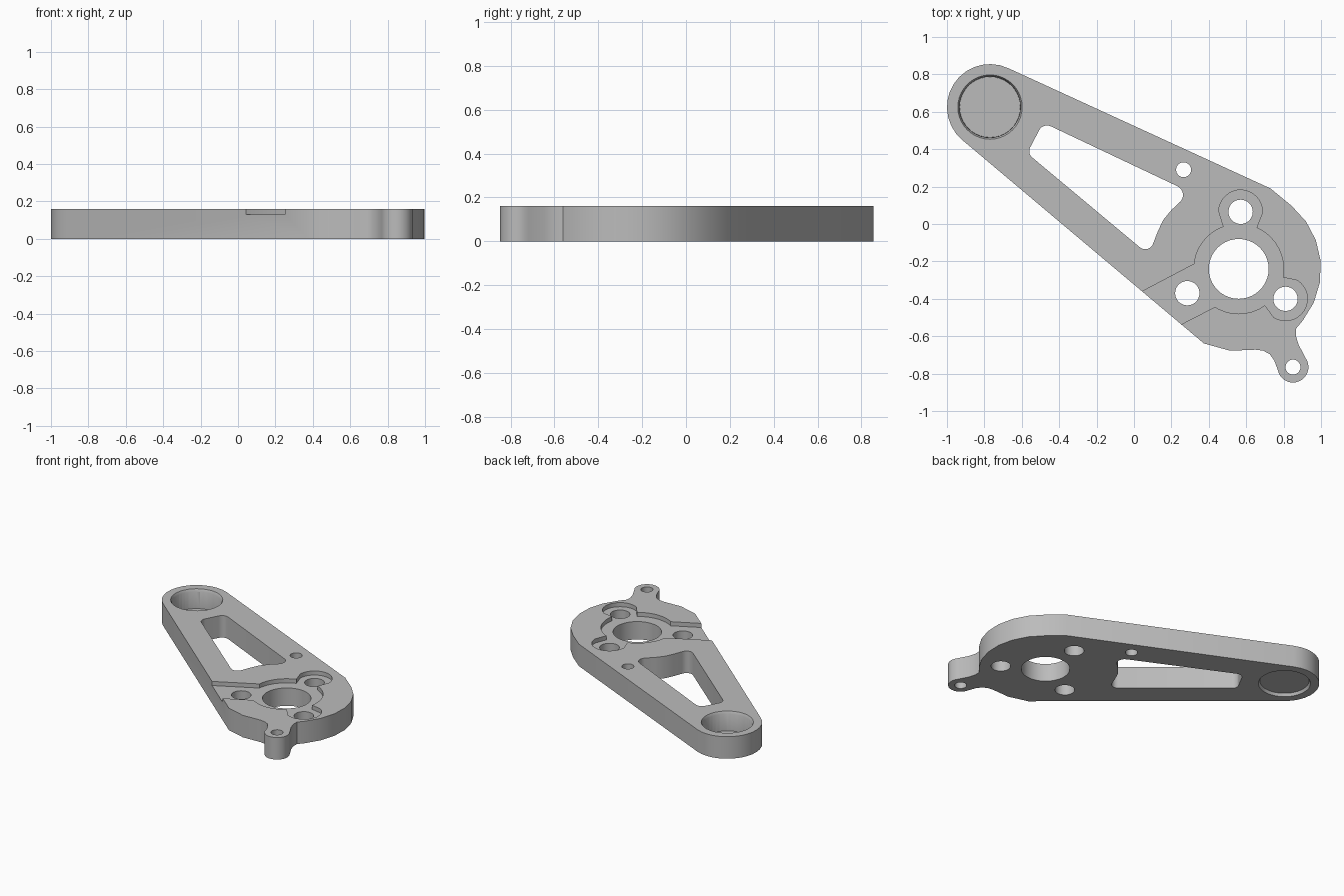
import bpy, bmesh
from math import radians, cos, sin, atan2, hypot, pi

if "Cube" in bpy.data.objects:
    bpy.data.objects.remove(bpy.data.objects["Cube"], do_unlink=True)

THICK = 0.16
FLOOR = 0.13
ARM = (-0.77, 0.625)
HUB = (0.56, -0.24)
EAR = (0.85, -0.765)
LUGS = [(0.57, 0.065), (0.81, -0.40)]

grey = bpy.data.materials.new("machined grey")
grey.use_nodes = True
grey.diffuse_color = (0.5, 0.5, 0.5, 1)
grey.node_tree.nodes["Principled BSDF"].inputs["Base Color"].default_value = (0.5, 0.5, 0.5, 1)


def arc(centre, r, start, end, steps):
    """Points on an arc, angles in degrees."""
    angles = [radians(start + (end - start) * i / steps) for i in range(steps + 1)]
    return [(centre[0] + r * cos(a), centre[1] + r * sin(a)) for a in angles]


def prism(name, points, z0, z1):
    bm = bmesh.new()
    face = bm.faces.new([bm.verts.new((x, y, z0)) for x, y in points])
    top = bmesh.ops.extrude_face_region(bm, geom=[face])["geom"]
    bmesh.ops.translate(bm, vec=(0, 0, z1 - z0),
                        verts=[v for v in top if isinstance(v, bmesh.types.BMVert)])
    bmesh.ops.recalc_face_normals(bm, faces=bm.faces)
    mesh = bpy.data.meshes.new(name)
    bm.to_mesh(mesh)
    bm.free()
    obj = bpy.data.objects.new(name, mesh)
    bpy.context.collection.objects.link(obj)
    return obj


def cone(name, centre, r0, r1, z0, z1):
    bm = bmesh.new()
    bmesh.ops.create_cone(bm, cap_ends=True, segments=40, radius1=r0, radius2=r1, depth=z1 - z0)
    bmesh.ops.translate(bm, vec=(*centre, (z0 + z1) / 2), verts=bm.verts)
    mesh = bpy.data.meshes.new(name)
    bm.to_mesh(mesh)
    bm.free()
    obj = bpy.data.objects.new(name, mesh)
    bpy.context.collection.objects.link(obj)
    return obj


# Plate outline: arm end, hub bulge, ear with filleted neck
outline = arc(ARM, 0.23, 229.8, 65.3, 14)
outline += [(0.73, 0.19)] + arc(HUB, 0.44, 50, -39, 6)
outline += [(0.866, -0.56), (0.866, -0.6), (0.88, -0.645)]
outline += arc(EAR, 0.083, 35, -170, 14)
outline += [(0.75, -0.73), (0.725, -0.695), (0.69, -0.677), (0.65, -0.672)]
outline += arc(HUB, 0.44, 264, 245, 1)
plate = prism("lever_plate", outline, 0, THICK)
plate.data.materials.append(grey)

# Lightening window with rounded corners, its right side concentric with the hub
window = arc((-0.465, 0.48), 0.047, 155, 64, 6)
window += arc((0.21, 0.155), 0.052, 64, -42, 6)
window += [(0.20, 0.075), (0.155, 0.02), (0.125, -0.045)]
window += arc((0.06, -0.09), 0.045, -15, -130, 6)
window += arc((-0.515, 0.39), 0.045, 230, 145, 6)
cutters = [prism("window_cutter", window, -0.1, 0.3)]

# Through holes
holes = [(ARM, 0.163), (HUB, 0.16), (EAR, 0.04), ((0.265, 0.29), 0.04),
         ((0.285, -0.37), 0.065)] + [(p, 0.065) for p in LUGS]
for centre, r in holes:
    cutters.append(cone("hole_cutter", centre, r, r, -0.1, 0.3))

# Chamfers on both mouths of the arm bore
cutters.append(cone("chamfer_cutter", ARM, 0.162, 0.182, THICK - 0.02, THICK + 0.02))
cutters.append(cone("chamfer_cutter", ARM, 0.182, 0.162, -0.02, 0.02))

# Shallow pocket: round seat, two lug seats and an open channel
cutters.append(cone("seat_cutter", HUB, 0.24, 0.24, FLOOR, 0.3))
for p in LUGS:
    dx, dy = p[0] - HUB[0], p[1] - HUB[1]
    a = atan2(dy, dx) * 180 / pi
    pts = arc(p, 0.117, a - 90, a + 90, 16)
    k = 0.2 / hypot(dx, dy)
    base = (HUB[0] + dx * k, HUB[1] + dy * k)
    pts += arc(base, 0.08, a + 90, a - 90, 1)
    cutters.append(prism("lug_cutter", pts, FLOOR, 0.3))
channel = [(-0.10, -0.436), (0.32, -0.215), (0.5, -0.2), (0.5, -0.41), (0.43, -0.445), (0.1, -0.615)]
cutters.append(prism("channel_cutter", channel, FLOOR, 0.3))

# Cut everything, bake the result and discard the cutters
for c in cutters:
    c.hide_render = True
    mod = plate.modifiers.new("cut", "BOOLEAN")
    mod.operation = "DIFFERENCE"
    mod.solver = "EXACT"
    mod.object = c
bpy.context.view_layer.update()
baked = bpy.data.meshes.new_from_object(plate.evaluated_get(bpy.context.evaluated_depsgraph_get()))
plate.modifiers.clear()
plate.data = baked
for c in cutters:
    bpy.data.objects.remove(c, do_unlink=True)

# Single material and smooth walls with sharp rims
plate.data.materials.clear()
plate.data.materials.append(grey)
bpy.ops.object.select_all(action="DESELECT")
plate.select_set(True)
bpy.context.view_layer.objects.active = plate
bpy.ops.object.shade_smooth_by_angle(angle=radians(30))
